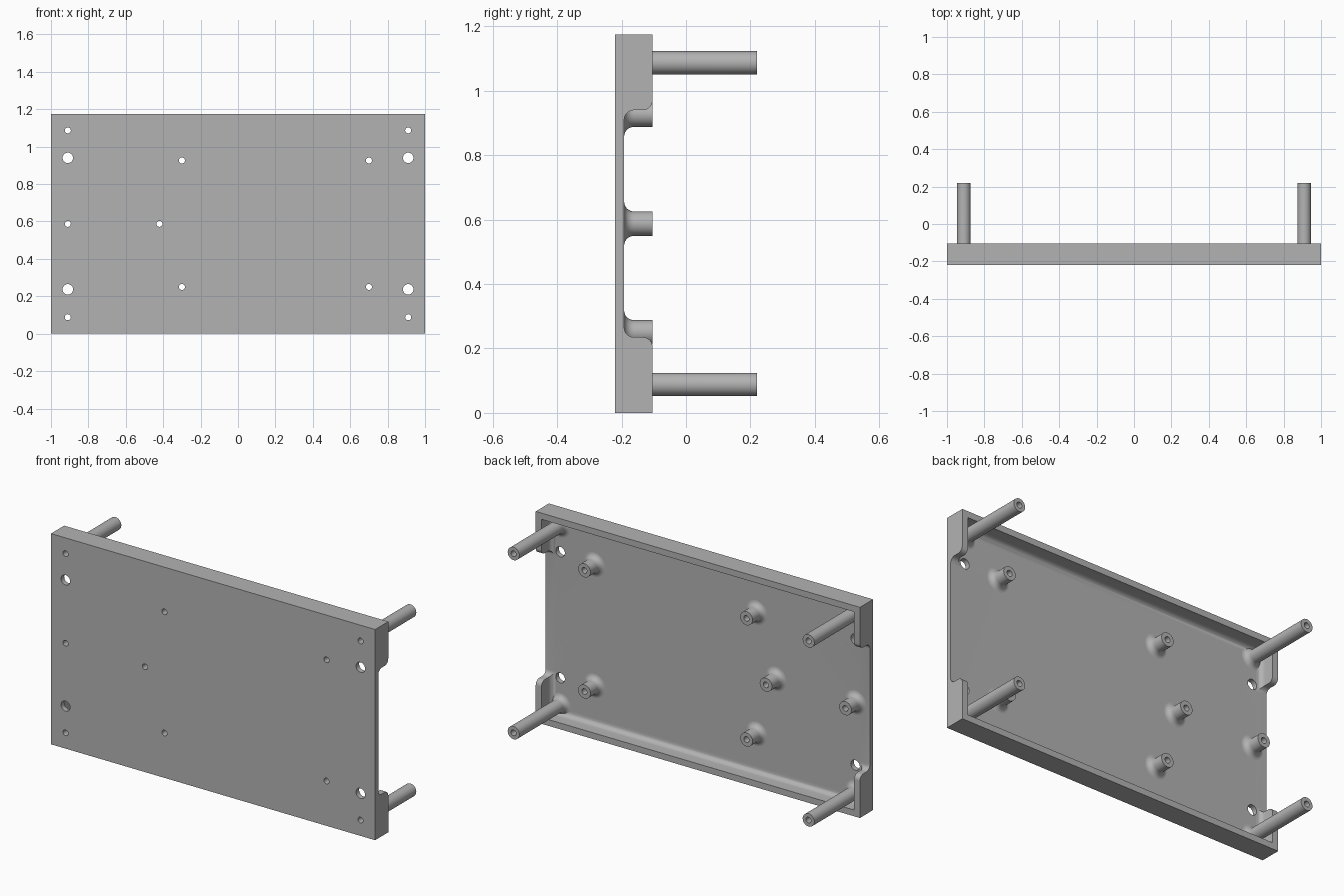
import bpy, bmesh, math
from mathutils import Matrix, Vector

if "Cube" in bpy.data.objects:
    bpy.data.objects.remove(bpy.data.objects["Cube"], do_unlink=True)

HEIGHT, WALL = 1.175, 0.035
FRONT, FLOOR, RIM, TIP = -0.22, -0.192, -0.104, 0.22
FILLET, BORE, MOUNT = 0.03, 0.016, 0.028
MID = HEIGHT / 2

grey = bpy.data.materials.new("plain grey")
grey.use_nodes = True
grey.diffuse_color = (0.45, 0.45, 0.45, 1)
grey.node_tree.nodes["Principled BSDF"].inputs["Base Color"].default_value = (0.45, 0.45, 0.45, 1)


def finish(name, bm):
    bmesh.ops.recalc_face_normals(bm, faces=bm.faces)
    mesh = bpy.data.meshes.new(name)
    bm.to_mesh(mesh)
    bm.free()
    mesh.materials.append(grey)
    ob = bpy.data.objects.new(name, mesh)
    bpy.context.collection.objects.link(ob)
    return ob


def box(bm, lo, hi):
    lo, hi = Vector(lo), Vector(hi)
    m = Matrix.Translation((lo + hi) / 2) @ Matrix.Diagonal((*(hi - lo), 1))
    bmesh.ops.create_cube(bm, size=1, matrix=m)


def smooth(ob):
    bpy.ops.object.select_all(action="DESELECT")
    ob.select_set(True)
    bpy.context.view_layer.objects.active = ob
    bpy.ops.object.shade_smooth_by_angle(angle=math.radians(30))


def arc(cy, cz, a0, a1, n=8):
    """Points of a fillet arc in the depth/height plane."""
    return [(cy + FILLET * math.cos(math.radians(a0 + (a1 - a0) * i / n)),
             cz + FILLET * math.sin(math.radians(a0 + (a1 - a0) * i / n)))
            for i in range(n + 1)]


def cut(ob, cutter):
    mod = ob.modifiers.new("cut", "BOOLEAN")
    mod.operation, mod.solver, mod.object = "DIFFERENCE", "EXACT", cutter
    bpy.context.view_layer.objects.active = ob
    bpy.ops.object.modifier_apply(modifier=mod.name)
    bpy.data.objects.remove(cutter, do_unlink=True)


# Positions of the posts, standoffs and mounting holes (x, z)
posts = [(x, z) for x in (-0.91, 0.91) for z in (0.088, HEIGHT - 0.088)]
standoffs = [(x, z) for x in (-0.3, 0.7) for z in (0.25, 0.926)]
standoffs += [(-0.91, MID), (-0.42, MID)]
mounts = [(x, z) for x in (-0.91, 0.91) for z in (0.237, 0.94)]

# Tray block
bm = bmesh.new()
box(bm, (-1, FRONT, 0), (1, RIM, HEIGHT))
tray = finish("tray", bm)

# Pocket with a rounded floor edge
bm = bmesh.new()
box(bm, (-1 + WALL, FLOOR, WALL), (1 - WALL, 0, HEIGHT - WALL))
edges = [e for e in bm.edges if all(abs(v.co.y - FLOOR) < 1e-5 for v in e.verts)]
bmesh.ops.bevel(bm, geom=edges, offset=FILLET, segments=8, profile=0.5, affect="EDGES")
cut(tray, finish("pocket_cutter", bm))

# Side openings with rounded lips and floor corners
top = 0.94
upper = arc(FLOOR + FILLET, top - FILLET, 180, 90) + arc(RIM - FILLET, top + FILLET, -90, 0)
upper.append((0, top + FILLET))
profile = upper + [(y, HEIGHT - z) for y, z in reversed(upper)]
bm = bmesh.new()
face = bm.faces.new([bm.verts.new((-1.1, y, z)) for y, z in profile])
ext = bmesh.ops.extrude_face_region(bm, geom=[face])["geom"]
bmesh.ops.translate(bm, vec=(2.2, 0, 0), verts=[g for g in ext if isinstance(g, bmesh.types.BMVert)])
cut(tray, finish("side_opening_cutter", bm))

# Through holes
bm = bmesh.new()
for spots, r in ((posts + standoffs, BORE), (mounts, MOUNT)):
    for x, z in spots:
        m = Matrix.Translation((x, FLOOR, z)) @ Matrix.Rotation(math.pi / 2, 4, "X")
        bmesh.ops.create_cone(bm, cap_ends=True, segments=32, radius1=r, radius2=r, depth=0.3, matrix=m)
cut(tray, finish("hole_cutter", bm))
smooth(tray)


def tube(name, x, z, radius, end):
    """Hollow round pillar with a flared foot, turned about the depth axis."""
    foot = [(r, y) for y, r in arc(FLOOR + FILLET, radius + FILLET, 180, 270)]
    points = [(BORE, FLOOR)] + foot + [(radius, end), (BORE, end)]
    bm = bmesh.new()
    vs = [bm.verts.new((r, y, 0)) for r, y in points]
    es = [bm.edges.new((a, b)) for a, b in zip(vs, vs[1:] + vs[:1])]
    bmesh.ops.spin(bm, geom=vs + es, cent=(0, 0, 0), axis=(0, 1, 0),
                   angle=2 * math.pi, steps=32)
    bmesh.ops.remove_doubles(bm, verts=bm.verts, dist=1e-5)
    # Drop the foot underside, which rests on the tray floor
    bmesh.ops.delete(bm, geom=[f for f in bm.faces if all(abs(v.co.y - FLOOR) < 1e-5 for v in f.verts)],
                     context="FACES")
    bmesh.ops.translate(bm, vec=(x, 0, z), verts=bm.verts)
    smooth(finish(name, bm))


for i, (x, z) in enumerate(posts, 1):
    tube(f"long_post_{i}", x, z, 0.036, TIP)
for i, (x, z) in enumerate(standoffs, 1):
    tube(f"standoff_{i}", x, z, 0.038, RIM)
